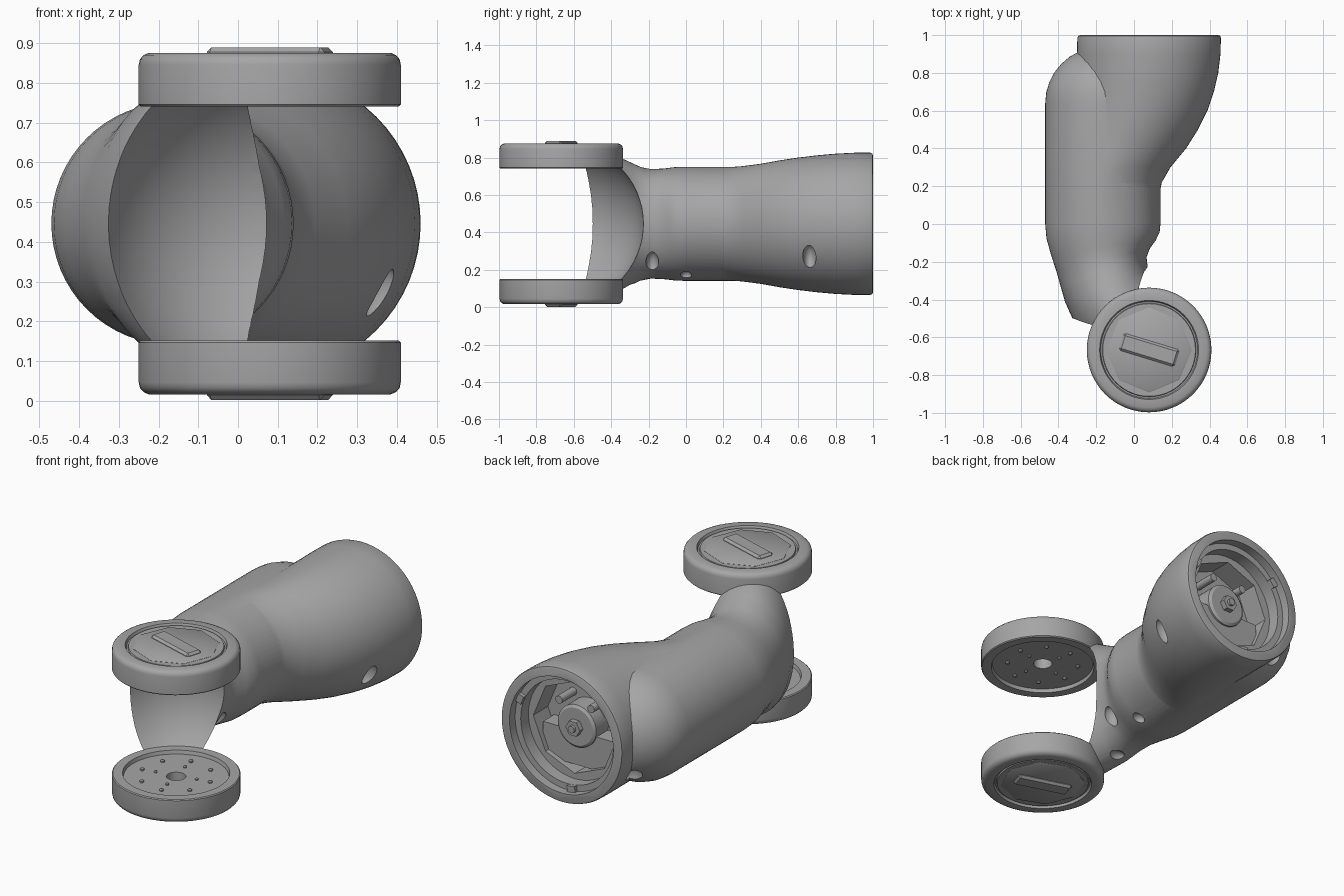
import bpy, bmesh, math
from mathutils import Matrix, Vector

cube = bpy.data.objects.get("Cube")
if cube:
    bpy.data.objects.remove(cube, do_unlink=True)

MID = 0.446                      # height of the tube axis
HUB = Vector((0.08, -0.667, MID))  # centre of the fork
SOCKET_X = 0.08

grey = bpy.data.materials.new("plain grey")
grey.use_nodes = True
grey.diffuse_color = (0.38, 0.38, 0.38, 1)
grey.node_tree.nodes["Principled BSDF"].inputs["Base Color"].default_value = grey.diffuse_color


def finish(name, bm, matrix=Matrix()):
    bm.transform(matrix)
    bmesh.ops.recalc_face_normals(bm, faces=bm.faces)
    mesh = bpy.data.meshes.new(name)
    bm.to_mesh(mesh)
    bm.free()
    mesh.materials.append(grey)
    obj = bpy.data.objects.new(name, mesh)
    bpy.context.collection.objects.link(obj)
    smooth(obj)
    return obj


def smooth(obj):
    obj.data.shade_smooth()
    obj.data.set_sharp_from_angle(angle=math.radians(32))


def skin(bm, rings, closed=False):
    """Join rings of equal length; cap the ends unless the loop is closed."""
    loops = [[bm.verts.new(p) for p in ring] for ring in rings]
    pairs = list(zip(loops, loops[1:]))
    if closed:
        pairs.append((loops[-1], loops[0]))
    else:
        bm.faces.new(loops[0])
        bm.faces.new(loops[-1])
    for a, b in pairs:
        for i in range(len(a)):
            j = (i + 1) % len(a)
            bm.faces.new((a[i], a[j], b[j], b[i]))


def loft(name, sections, segs=64):
    """Sections are (x, y, half width, half height, heading in degrees)."""
    bm = bmesh.new()
    rings = []
    for x, y, w, h, turn in sections:
        t = math.radians(turn)
        ring = []
        for i in range(segs):
            a = math.tau * i / segs
            u = w * math.cos(a)
            ring.append((x + u * math.cos(t), y + u * math.sin(t), MID + h * math.sin(a)))
        rings.append(ring)
    skin(bm, rings)
    return finish(name, bm)


def lathe(name, profile, matrix, segs=64, closed=False):
    """Revolve (radius, height) points around local z."""
    bm = bmesh.new()
    rings = [[(r * math.cos(math.tau * i / segs), r * math.sin(math.tau * i / segs), z)
              for i in range(segs)] for r, z in profile]
    skin(bm, rings, closed)
    return finish(name, bm, matrix)


def box(name, size, matrix, bevel=0.0):
    bm = bmesh.new()
    bmesh.ops.create_cube(bm, size=1, matrix=Matrix.Diagonal((*size, 1)))
    if bevel:
        bmesh.ops.bevel(bm, geom=bm.edges[:], offset=bevel, segments=1, affect='EDGES')
    return finish(name, bm, matrix)


def ellipsoid(name, loc, size):
    bm = bmesh.new()
    bmesh.ops.create_uvsphere(bm, u_segments=48, v_segments=32, radius=1)
    return finish(name, bm, Matrix.LocRotScale(Vector(loc), None, Vector(size)))


def combine(target, other, operation):
    mod = target.modifiers.new("shape", 'BOOLEAN')
    mod.object, mod.operation, mod.solver = other, operation, 'EXACT'
    bpy.context.view_layer.objects.active = target
    bpy.ops.object.modifier_apply(modifier=mod.name)
    bpy.data.objects.remove(other, do_unlink=True)


# Main tube: rounded rear end, straight run, then the bent neck of the fork
R = 0.305
tube = []
for k in range(9):
    a = math.radians(88 - 11 * k)
    tube.append((-0.165, 0.64 + 0.3 * math.sin(a), R * math.cos(a), R * math.cos(a), 0))
tube += [(-0.165, 0.0, R, R, 0), (-0.164, -0.06, 0.3, 0.303, 3),
         (-0.162, -0.125, 0.28, 0.295, 8), (-0.163, -0.19, 0.255, 0.293, 14),
         (-0.162, -0.25, 0.24, 0.305, 18), (-0.145, -0.33, 0.235, 0.342, 21),
         (-0.09, -0.44, 0.24, 0.39, 21), (-0.02, -0.55, 0.25, 0.41, 21)]
body = loft("arm_body", tube)

# Offset flared end
flare = [(-0.165, 0.15, 0.298, 0.298, 0), (-0.155, 0.22, 0.302, 0.302, 0),
         (-0.115, 0.3, 0.308, 0.308, 0), (-0.045, 0.4, 0.321, 0.321, 0),
         (0.0, 0.5, 0.339, 0.339, 0), (0.035, 0.6, 0.354, 0.354, 0),
         (0.057, 0.7, 0.366, 0.366, 0), (0.071, 0.8, 0.375, 0.375, 0),
         (0.078, 0.9, 0.38, 0.38, 0), (SOCKET_X, 0.985, 0.38, 0.38, 0),
         (SOCKET_X, 0.996, 0.376, 0.376, 0), (SOCKET_X, 1.0, 0.365, 0.365, 0)]
combine(body, loft("flared_end", flare), 'UNION')

# Spherical clearance between the fork hubs
combine(body, ellipsoid("fork_clearance", HUB, (0.44,) * 3), 'DIFFERENCE')

# Stepped round socket with an eight-sided pocket; local z runs inwards
inward = Matrix.Translation((SOCKET_X, 1, MID)) @ Matrix.Rotation(math.pi / 2, 4, 'X')
steps = [(0.325, -0.05), (0.325, 0.05), (0.29, 0.05), (0.29, 0.12)]
combine(body, lathe("socket_cutter", steps, inward), 'DIFFERENCE')
combine(body, lathe("pocket_cutter", [(0.26, 0.05), (0.26, 0.25)], inward, 8), 'DIFFERENCE')

# Small oval hollows in the shell
for loc, size in [((0.36, 0.66, 0.27), (0.06, 0.036, 0.07)),
                  ((-0.27, 0.85, 0.25), (0.05, 0.036, 0.06)),
                  ((0.02, -0.18, 0.23), (0.05, 0.035, 0.07)),
                  ((-0.03, 0.0, 0.17), (0.04, 0.03, 0.03)),
                  ((-0.14, -0.3, 0.11), (0.05, 0.03, 0.03))]:
    combine(body, ellipsoid("hollow_cutter", loc, size), 'DIFFERENCE')
smooth(body)

# Drive parts inside the socket
box("socket_ledge", (0.44, 0.19, 0.1),
    inward @ Matrix.Translation((0, -0.13, 0.2)))
lathe("drive_disc", [(0.12, 0.26), (0.12, 0.14), (0.105, 0.13)], inward, 32)
lathe("shaft_nut", [(0.045, 0.14), (0.045, 0.1)], inward, 6)
lathe("shaft_tip", [(0.02, 0.13), (0.02, 0.085)], inward, 16)
for side in (-1, 1):
    lathe("drive_bolt", [(0.022, 0.26), (0.022, 0.12)],
          inward @ Matrix.Translation((0.1 * side, 0.13, 0)), 12)
for k in range(3):
    spot = Matrix.Rotation(math.tau * k / 3 + 0.4, 4, 'Z') @ Matrix.Translation((0.308, 0, 0.045))
    box("socket_key", (0.035, 0.05, 0.03), inward @ spot)

# Fork hubs: local z points away from the gap
hub = [(0.05, 0.315), (0.27, 0.315), (0.275, 0.295), (0.325, 0.295), (0.33, 0.3),
       (0.33, 0.4), (0.327, 0.414), (0.318, 0.424), (0.305, 0.43), (0.262, 0.43),
       (0.256, 0.415), (0.248, 0.415), (0.245, 0.424), (0.05, 0.424)]
for label, sign in (("upper", 1), ("lower", -1)):
    base = Matrix.Translation(HUB) @ Matrix.Diagonal((1, 1, sign, 1))
    lathe(label + "_hub", hub, base, 64, closed=True)
    lathe(label + "_cap", [(0.225, 0.4), (0.225, 0.425), (0.218, 0.429)], base, 8)
    box(label + "_grip", (0.31, 0.095, 0.04),
        base @ Matrix.Rotation(math.radians(-17), 4, 'Z') @ Matrix.Translation((0, 0, 0.424)), 0.012)
    # Bolt heads on the inner plate
    for count, radius, size in ((8, 0.19, 0.011), (4, 0.115, 0.008)):
        for i in range(count):
            a = math.tau * i / count + 0.2
            lathe(label + "_bolt", [(size, 0.32), (size, 0.308), (size * 0.5, 0.302)],
                  base @ Matrix.Translation((radius * math.cos(a), radius * math.sin(a), 0)), 10)
